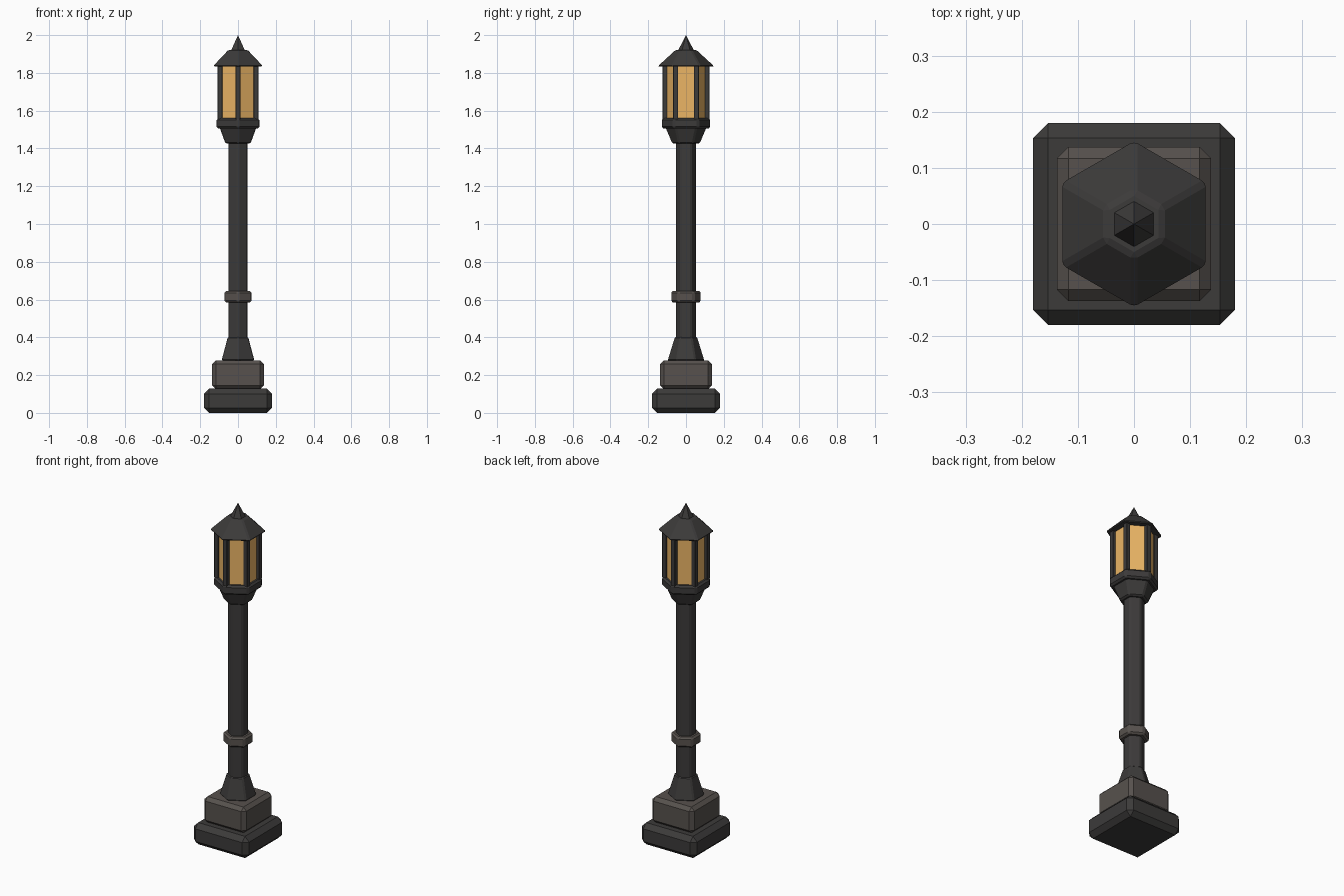
import bpy, bmesh, math

if "Cube" in bpy.data.objects:
    bpy.data.objects.remove(bpy.data.objects["Cube"])


def material(name, rgb):
    m = bpy.data.materials.new(name)
    m.diffuse_color = (*rgb, 1)
    m.use_nodes = True
    m.node_tree.nodes["Principled BSDF"].inputs["Base Color"].default_value = m.diffuse_color
    return m


iron = material("dark_iron", (0.045, 0.043, 0.042))
stone = material("worn_metal", (0.095, 0.083, 0.075))
amber = material("amber_glass", (0.83, 0.46, 0.13))


def finish(name, bm, mat, bevel):
    if bevel:
        bmesh.ops.bevel(bm, geom=bm.edges[:], offset=bevel, segments=1,
                        affect='EDGES', profile=0.5)
    bmesh.ops.recalc_face_normals(bm, faces=bm.faces[:])
    mesh = bpy.data.meshes.new(name)
    bm.to_mesh(mesh)
    bm.free()
    mesh.materials.append(mat)
    ob = bpy.data.objects.new(name, mesh)
    bpy.context.collection.objects.link(ob)
    return ob


def box(name, half, z0, z1, mat, bevel=0, x=0, y=0):
    bm = bmesh.new()
    bmesh.ops.create_cube(bm, size=1)
    for v in bm.verts:
        v.co = (x + v.co.x * 2 * half, y + v.co.y * 2 * half,
                (z0 + z1) / 2 + v.co.z * (z1 - z0))
    return finish(name, bm, mat, bevel)


def hexagon(name, r0, r1, z0, z1, mat, bevel=0):
    """Six-sided frustum with corners on the y axis."""
    bm = bmesh.new()
    bmesh.ops.create_cone(bm, cap_ends=True, segments=6, radius1=r0,
                          radius2=r1, depth=z1 - z0)
    # put one corner exactly on +y whatever the primitive's start angle
    v = max(bm.verts, key=lambda p: p.co.xy.length)
    turn = math.pi / 2 - math.atan2(v.co.y, v.co.x)
    c, s = math.cos(turn), math.sin(turn)
    for v in bm.verts:
        x, y, z = v.co
        v.co = (c * x - s * y, s * x + c * y, z + (z0 + z1) / 2)
    bmesh.ops.remove_doubles(bm, verts=bm.verts[:], dist=1e-5)
    return finish(name, bm, mat, bevel)


# Stepped square plinth
box("plinth_bottom", 0.18, 0.0, 0.128, iron, 0.027)
box("plinth_top", 0.137, 0.125, 0.278, stone, 0.02)

# Pole with flared foot and collar
hexagon("pole_foot", 0.101, 0.062, 0.275, 0.402, iron, 0.007)
hexagon("pole", 0.058, 0.058, 0.38, 1.45, iron, 0.008)
hexagon("pole_collar", 0.083, 0.083, 0.585, 0.645, stone, 0.01)

# Lantern holder and floor
hexagon("lantern_holder", 0.076, 0.114, 1.425, 1.515, iron, 0.008)
hexagon("lantern_floor", 0.132, 0.132, 1.505, 1.56, iron, 0.01)

# Glass and six corner posts
hexagon("lantern_glass", 0.108, 0.108, 1.555, 1.845, amber)
for i in range(6):
    a = math.radians(30 + 60 * i)
    box(f"lantern_post_{i + 1}", 0.0135, 1.555, 1.845, iron, 0.002,
        0.11 * math.cos(a), 0.11 * math.sin(a))

# Roof and pointed finial
hexagon("roof", 0.153, 0.058, 1.835, 1.922, iron, 0.007)
hexagon("finial", 0.044, 0.0, 1.915, 2.0, iron)
